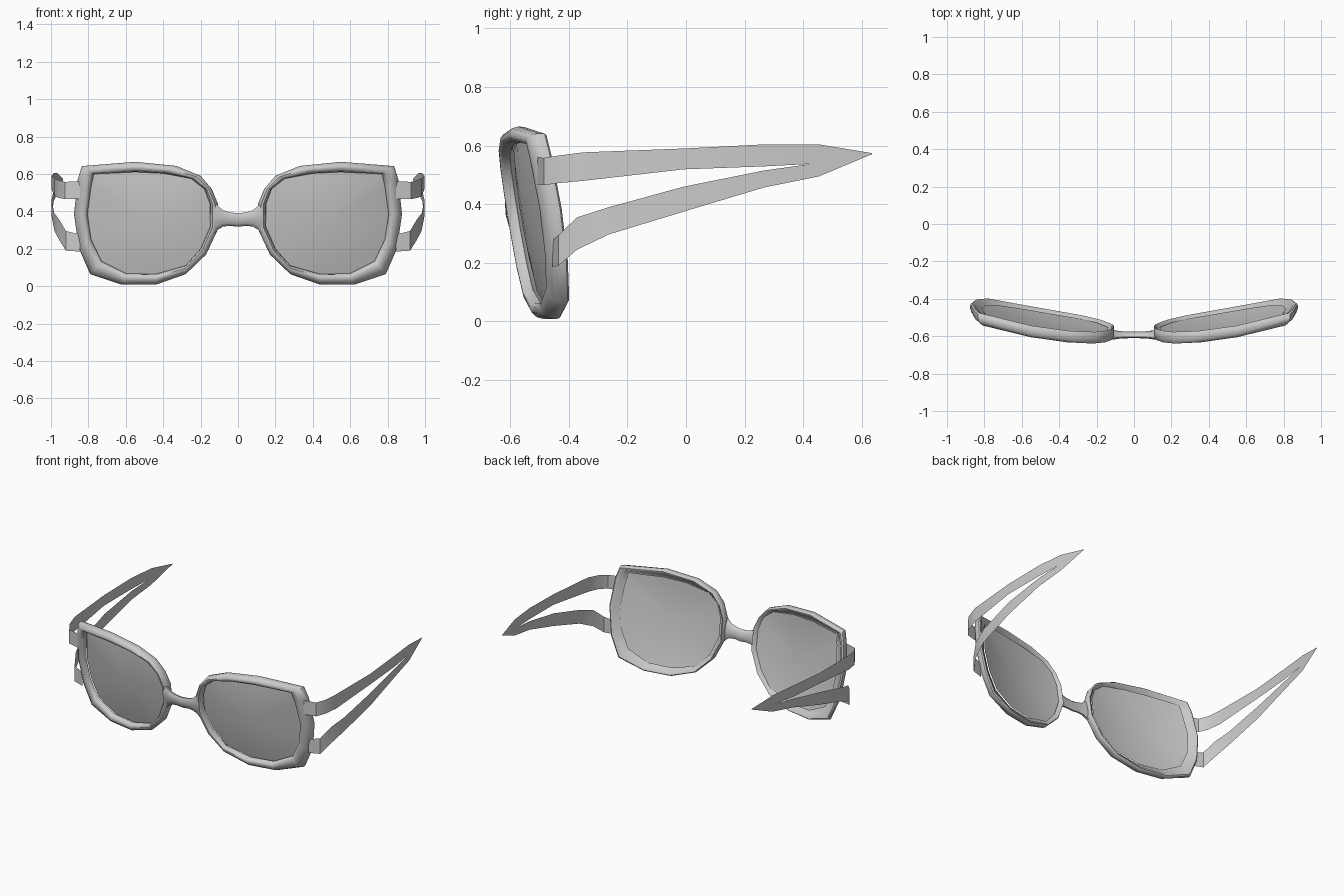
import bpy, bmesh, math

if "Cube" in bpy.data.objects:
    bpy.data.objects.remove(bpy.data.objects["Cube"])

grey = bpy.data.materials.new("plain grey")
grey.diffuse_color = (0.6, 0.6, 0.6, 1)
grey.use_nodes = True
grey.node_tree.nodes["Principled BSDF"].inputs["Base Color"].default_value = grey.diffuse_color


def make(name, verts, faces, mirror=True, angle=40):
    me = bpy.data.meshes.new(name)
    me.from_pydata(verts, [], faces)
    bm = bmesh.new()
    bm.from_mesh(me)
    bmesh.ops.recalc_face_normals(bm, faces=bm.faces)
    bm.to_mesh(me)
    bm.free()
    me.materials.append(grey)
    me.shade_smooth()
    me.set_sharp_from_angle(angle=math.radians(angle))
    ob = bpy.data.objects.new(name, me)
    bpy.context.collection.objects.link(ob)
    if mirror:
        ob.modifiers.new("mirror", 'MIRROR').use_mirror_merge = False
    return ob


def depth(x, z):
    """Wrapped and tilted surface that the front follows."""
    return -0.58 + 0.17 * x * x - 0.16 * (z - 0.35)


def grid(rows, n, wrap_rows=False):
    """Faces joining consecutive closed loops of n points."""
    last = rows if wrap_rows else rows - 1
    return [(r * n + i, r * n + (i + 1) % n,
             (r + 1) % rows * n + (i + 1) % n, (r + 1) % rows * n + i)
            for r in range(last) for i in range(n)]


# Rim outlines (x, z), point for point
outer = [(.107, .44), (.14, .52), (.2, .59), (.33, .643), (.55, .665), (.835, .642),
         (.857, .57), (.877, .385), (.85, .2), (.79, .064), (.62, .008), (.44, .008),
         (.28, .064), (.17, .17), (.107, .305)]
inner = [(.15, .44), (.18, .52), (.25, .575), (.4, .603), (.55, .61), (.77, .6),
         (.785, .535), (.805, .385), (.785, .25), (.73, .134), (.6, .068), (.44, .065),
         (.28, .11), (.2, .2), (.148, .32)]
N = len(outer)

# Rims: rounded front, narrow back lip (across, depth)
section = [(0, .005), (.08, -.018), (.3, -.03), (.6, -.03), (.88, -.016), (1, .006),
           (.97, .026), (.85, .034), (.62, .03), (.4, .015)]
verts = []
for t, d in section:
    for (ax, az), (bx, bz) in zip(inner, outer):
        x, z = ax + (bx - ax) * t, az + (bz - az) * t
        verts.append((x, depth(x, z) + d, z))
make("rim", verts, grid(len(section), N, True), angle=50)

# Lenses: shallow domes
cx, cz = .47, .345
verts = []
for k in (1.03, .85, .6, .3):
    for ax, az in inner:
        x, z = cx + (ax - cx) * k, cz + (az - cz) * k
        verts.append((x, depth(x, z) + .018 - .02 * (1 - k * k), z))
verts.append((cx, depth(cx, cz) - .002, cz))
faces = grid(4, N) + [(3 * N + i, 3 * N + (i + 1) % N, 4 * N) for i in range(N)]
make("lens", verts, faces)

# Bridge: oval loft flaring into the rims (x, half height, half depth)
half = [(0, .038, .017), (.045, .038, .018), (.08, .046, .02), (.105, .065, .023),
        (.13, .095, .02)]
stations = [(-x, h, d) for x, h, d in half[:0:-1]] + half
M = 10
verts = []
for x, h, d in stations:
    for i in range(M):
        a = 2 * math.pi * i / M
        z = .354 + .014 * (abs(x) / .13) + h * math.sin(a)
        verts.append((x, depth(x, z) - .012 + d * math.cos(a), z))
make("bridge", verts, grid(len(stations), M), mirror=False, angle=60)


# Temples: thin strips given as (x, y, bottom, top)
def strip(name, pts):
    verts = [(x, y, z) for x, y, lo, hi in pts for z in (lo, hi)]
    faces = [(2 * i, 2 * i + 2, 2 * i + 3, 2 * i + 1) for i in range(len(pts) - 1)]
    return make(name, verts, faces)


strip("upper_temple", [(.845, -.507, .465, .56), (.925, -.485, .465, .558),
                       (.958, -.435, .472, .566), (.98, -.348, .48, .577),
                       (.997, -.007, .519, .59), (.985, .266, .529, .604),
                       (.965, .454, .539, .604), (.935, .635, .572, .574)])
strip("lower_temple", [(.845, -.455, .185, .277), (.92, -.435, .19, .295),
                       (.955, -.372, .245, .355), (.982, -.263, .297, .39),
                       (.997, -.007, .375, .46), (.985, .266, .457, .515),
                       (.965, .454, .495, .541), (.935, .635, .571, .573)])
